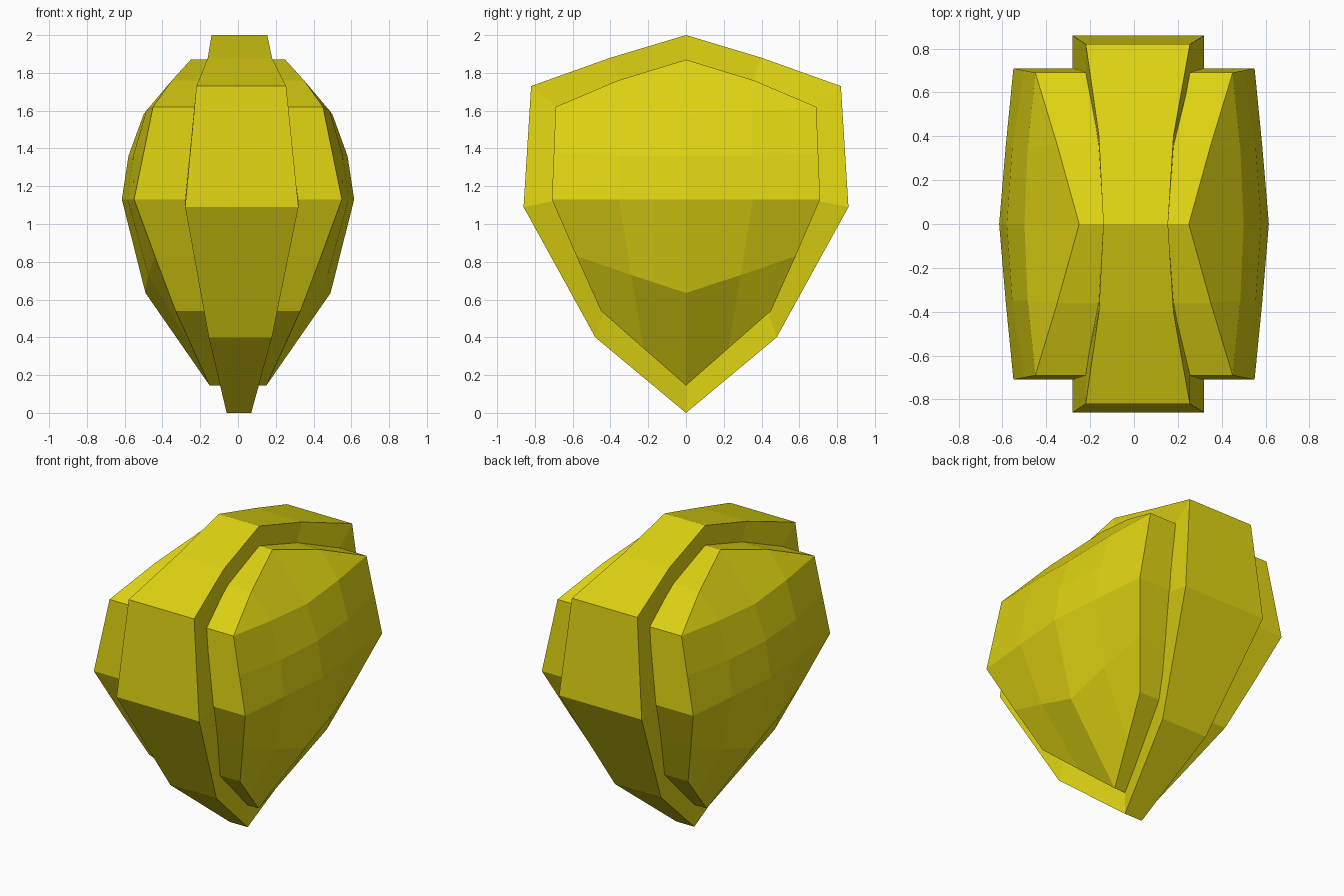
import bpy, bmesh

if "Cube" in bpy.data.objects:
    bpy.data.objects.remove(bpy.data.objects["Cube"])

yellow = bpy.data.materials.new("yellow")
yellow.diffuse_color = (0.74, 0.66, 0.006, 1)
yellow.use_nodes = True
yellow.node_tree.nodes["Principled BSDF"].inputs["Base Color"].default_value = yellow.diffuse_color


def finish(name, bm):
    bmesh.ops.remove_doubles(bm, verts=bm.verts[:], dist=1e-4)
    bmesh.ops.recalc_face_normals(bm, faces=bm.faces[:])
    mesh = bpy.data.meshes.new(name)
    bm.to_mesh(mesh)
    bm.free()
    mesh.materials.append(yellow)
    ob = bpy.data.objects.new(name, mesh)
    bpy.context.collection.objects.link(ob)
    return ob


def full_loop(half):
    """Half profile from top to bottom (y first), closed by mirroring in y."""
    return half + [(-p[0],) + tuple(p[1:]) for p in half[-2:0:-1]]


# Central band: (y, z, left x, right x) outside, (y, z) inside
outer = full_loop([(0, 2.0, -.14, .155), (.40, 1.88, -.16, .18), (.82, 1.73, -.22, .255),
                   (.86, 1.09, -.28, .32), (.48, .40, -.155, .18), (0, 0, -.06, .07)])
inner = full_loop([(0, 1.87), (.36, 1.76), (.69, 1.62), (.71, 1.13), (.45, .54), (0, .145)])
bm = bmesh.new()
rings = []
for o, i in zip(outer, inner):
    iy, iz = i[0] * .94, 1.1 + (i[1] - 1.1) * .94
    rings.append([bm.verts.new(c) for c in (
        (o[2], o[0], o[1]), (o[3], o[0], o[1]), (o[3], iy, iz), (o[2], iy, iz))])
for k, a in enumerate(rings):
    b = rings[(k + 1) % len(rings)]
    for j in range(4):
        n = (j + 1) % 4
        bm.faces.new((a[j], a[n], b[n], b[j]))
finish("central_band", bm)

# Side lobes: rows of (x, y, z) from the middle of the side out to the rim
rows = [
    [(.25, 0, 1.87), (.35, .36, 1.76), (.45, .69, 1.62)],
    [(.50, 0, 1.58), (.485, .35, 1.60), (.45, .69, 1.62)],
    [(.58, 0, 1.36), (.555, .35, 1.36), (.50, .70, 1.375)],
    [(.615, 0, 1.13), (.585, .355, 1.13), (.55, .71, 1.13)],
    [(.49, 0, .635), (.475, .29, .73), (.44, .58, .83)],
    [(.15, 0, .145), (.24, .225, .342), (.33, .45, .54)],
]
half_rim = rows[0] + [r[2] for r in rows[2:]] + [rows[-1][1], rows[-1][0]]
rim = half_rim + [(x, -y, z) for x, y, z in half_rim[-2:0:-1]]
for name, s in (("right_lobe", 1), ("left_lobe", -1)):
    bm = bmesh.new()

    def face(pts):
        pts = list(dict.fromkeys(pts))  # collapsed quads become triangles
        bm.faces.new([bm.verts.new((s * x, y, z)) for x, y, z in pts])

    # faceted dome
    for a, b in zip(rows, rows[1:]):
        for j in range(2):
            quad = (a[j], a[j + 1], b[j + 1], b[j])
            face(quad)
            face([(x, -y, z) for x, y, z in quad])
    # rim wall running into the band, and hidden inner cap
    for p, q in zip(rim, rim[1:] + rim[:1]):
        face((p, q, (.04, q[1], q[2]), (.04, p[1], p[2])))
    face([(.04, y, z) for x, y, z in rim])
    finish(name, bm)
